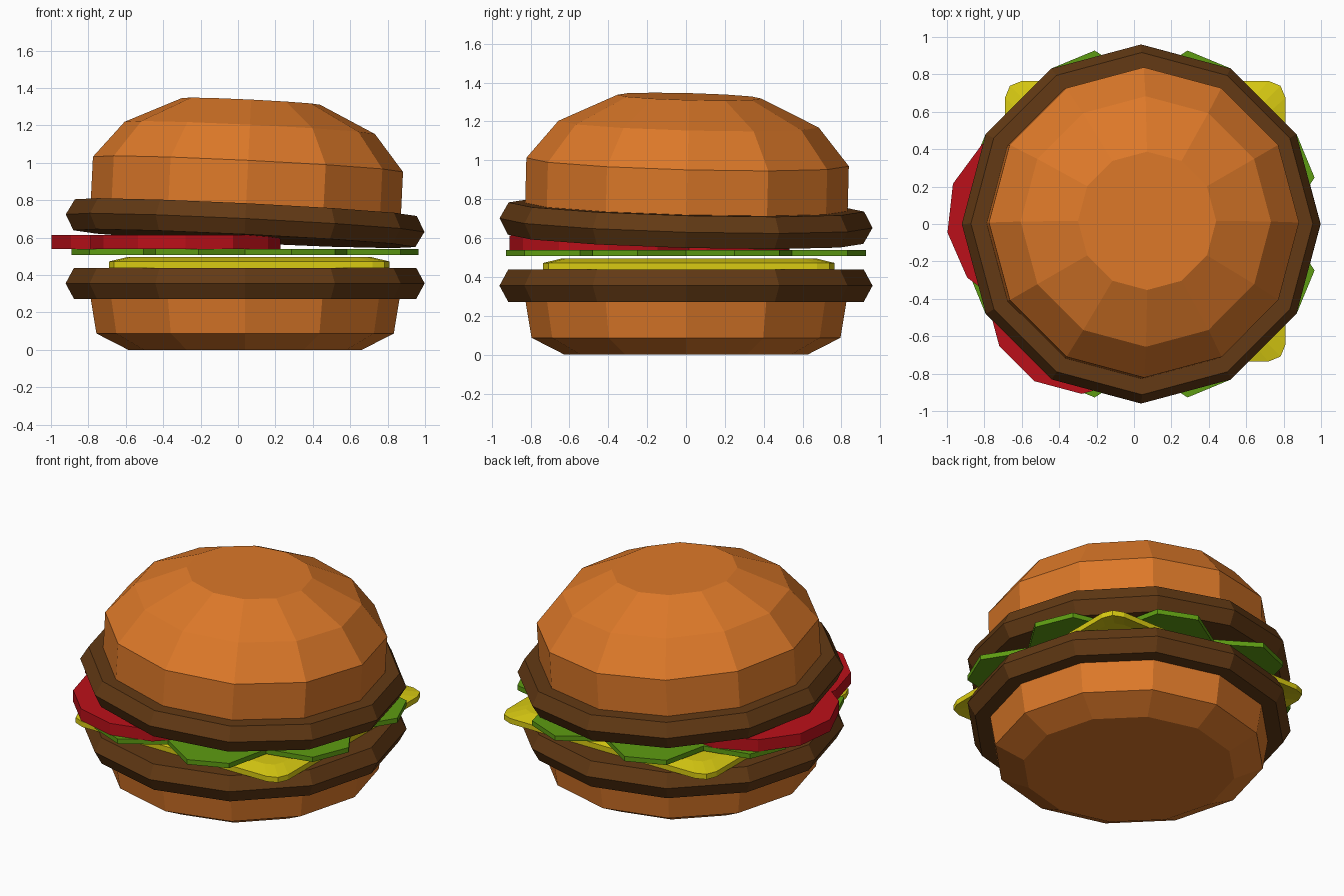
import bpy
from math import sin, cos, radians, pi

if "Cube" in bpy.data.objects:
    bpy.data.objects.remove(bpy.data.objects["Cube"])


def material(name, rgb):
    m = bpy.data.materials.new(name)
    m.diffuse_color = (*rgb, 1)
    m.use_nodes = True
    m.node_tree.nodes["Principled BSDF"].inputs["Base Color"].default_value = m.diffuse_color
    return m


BUN = material("bun", (0.72, 0.19, 0.022))
PATTY = material("patty", (0.125, 0.042, 0.007))
CHEESE = material("cheese", (0.70, 0.60, 0.006))
LETTUCE = material("lettuce", (0.11, 0.33, 0.006))
TOMATO = material("tomato", (0.50, 0.005, 0.010))


def ngon(r, n=12, turn=0.0):
    return [(r * cos(2 * pi * i / n + turn), r * sin(2 * pi * i / n + turn)) for i in range(n)]


def loft(name, rings, mat, loc=(0, 0, 0), rot=(0, 0, 0)):
    """Join (outline, z) rings from first to last and cap both ends."""
    n, count = len(rings[0][0]), len(rings)
    verts = [(x, y, z) for outline, z in rings for x, y in outline]
    faces = [tuple(reversed(range(n))), tuple(range((count - 1) * n, count * n))]
    for k in range(count - 1):
        for i in range(n):
            j = (i + 1) % n
            faces.append((k * n + i, k * n + j, (k + 1) * n + j, (k + 1) * n + i))
    me = bpy.data.meshes.new(name)
    me.from_pydata(verts, [], faces)
    me.materials.append(mat)
    ob = bpy.data.objects.new(name, me)
    ob.location, ob.rotation_euler = loc, rot
    bpy.context.collection.objects.link(ob)
    return ob


def lathe(name, profile, mat, loc, rot=(0, 0, 0)):
    return loft(name, [(ngon(r), z) for r, z in profile], mat, loc, rot)


# Lower bun and patty
CX = 0.038
patty_profile = [(0.915, -0.083), (0.96, 0), (0.915, 0.083)]
lathe("bottom_bun", [(0.625, 0), (0.795, 0.087), (0.83, 0.30)], BUN, (CX, 0, 0))
lathe("lower_patty", patty_profile, PATTY, (CX, 0, 0.355))

# Upper patty and domed bun, tilted together
tilt = (-0.026, 0.049, 0)
lathe("upper_patty", patty_profile, PATTY, (CX, 0, 0.677), tilt)
lathe("top_bun", [(0.83, 0.02), (0.83, 0.315), (0.67, 0.51), (0.37, 0.652)],
      BUN, (CX, 0, 0.677), tilt)


# Cheese slice: rounded square with a drooping rim
def rounded_square(h, r):
    pts = []
    for q in range(4):
        mid = radians(45 + 90 * q)
        cx, cy = (h - r) * 2 ** 0.5 * cos(mid), (h - r) * 2 ** 0.5 * sin(mid)
        for d in (-45, 0, 45):
            pts.append((cx + r * cos(mid + radians(d)), cy + r * sin(mid + radians(d))))
    return pts


inner, outer = rounded_square(0.655, 0.08), rounded_square(0.75, 0.09)
loft("cheese", [(inner, 0.458), (outer, 0.438), (outer, 0.472), (inner, 0.495)],
     CHEESE, (0.06, 0.015, 0))

# Lettuce leaf: eight flat-ended lobes
leaf = []
for i in range(8):
    for d, r in ((-22.5, 0.77), (-7.5, 0.96), (7.5, 0.96)):
        a = radians(22.5 + 45 * i + d)
        leaf.append((r * cos(a), r * sin(a)))
loft("lettuce", [(leaf, 0.507), (leaf, 0.538)], LETTUCE, (CX, 0, 0))

# Two overlapping tomato slices
for name, x, y, top, turn in (("tomato_left", -0.495, 0.03, 0.615, 0.15),
                              ("tomato_front", -0.28, -0.40, 0.613, 0.0)):
    disc = ngon(0.508, 12, turn)
    loft(name, [(disc, 0.538), (disc, top)], TOMATO, (x, y, 0))
